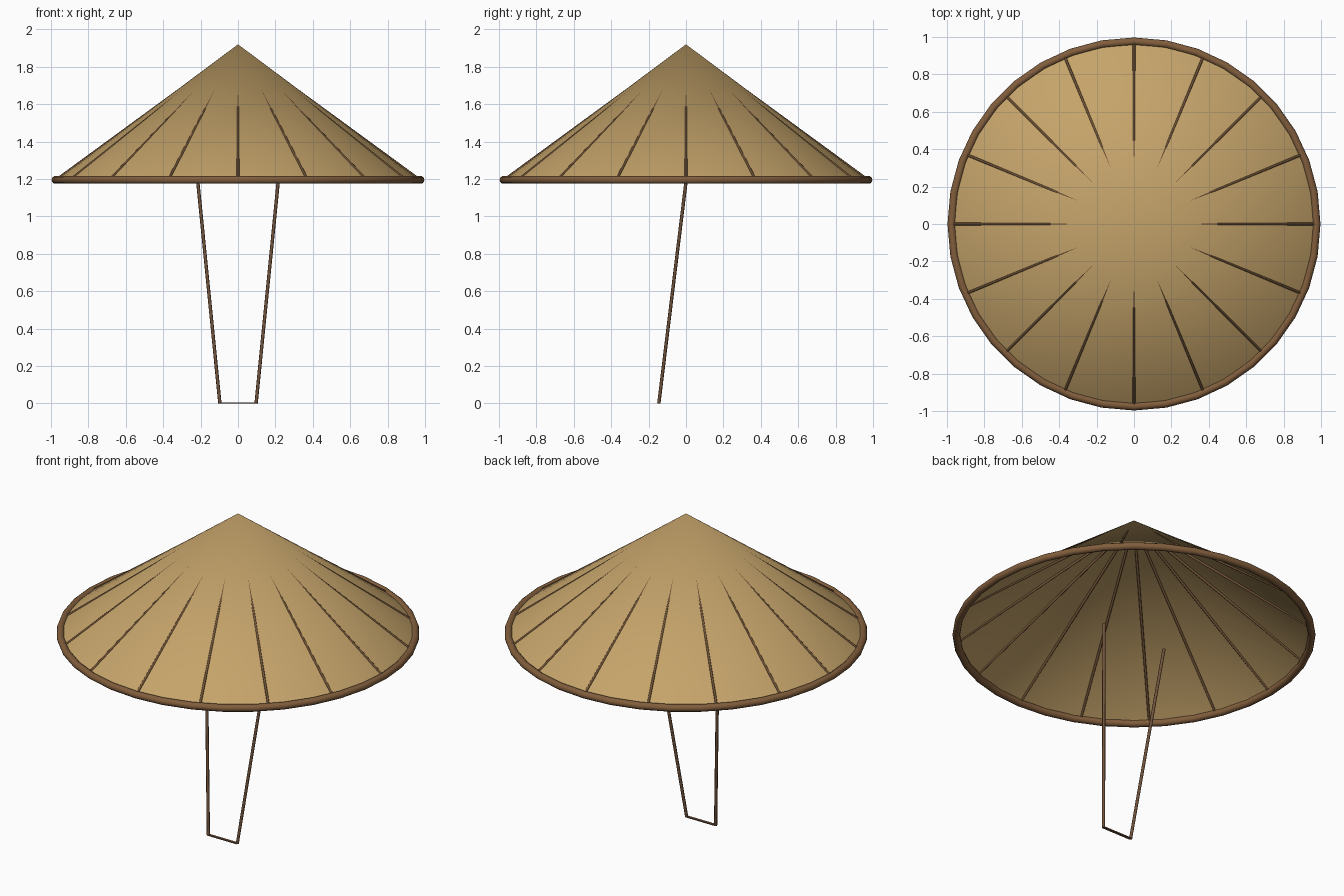
import bpy, math
from mathutils import Vector

if "Cube" in bpy.data.objects:
    bpy.data.objects.remove(bpy.data.objects["Cube"])

APEX, RIM_Z, RIM_R = 1.92, 1.195, 0.972
SLOPE = (APEX - RIM_Z) / RIM_R


def material(name, rgb):
    m = bpy.data.materials.new(name)
    m.diffuse_color = (*rgb, 1)
    m.use_nodes = True
    m.node_tree.nodes["Principled BSDF"].inputs["Base Color"].default_value = m.diffuse_color
    return m


straw = material("straw", (0.56, 0.37, 0.145))
bamboo = material("bamboo_brown", (0.22, 0.11, 0.045))
dark = material("dark_brown", (0.15, 0.078, 0.034))
cord = material("cord_brown", (0.16, 0.083, 0.043))


def finish(name, mat, angle=40):
    ob = bpy.context.object
    ob.name = name
    ob.data.materials.append(mat)
    bpy.ops.object.shade_smooth_by_angle(angle=math.radians(angle))
    return ob


def rod(name, a, b, radius, mat, sides=8):
    a, b = Vector(a), Vector(b)
    d = b - a
    bpy.ops.mesh.primitive_cylinder_add(
        vertices=sides, radius=radius, depth=d.length, location=(a + b) / 2,
        rotation=d.to_track_quat('Z', 'Y').to_euler())
    return finish(name, mat, 50)


# Open woven cone
bpy.ops.mesh.primitive_cone_add(
    vertices=64, radius1=RIM_R, radius2=0, depth=APEX - RIM_Z,
    end_fill_type='NOTHING', location=(0, 0, (APEX + RIM_Z) / 2))
finish("straw_cone", straw)

# Round bamboo rim
bpy.ops.mesh.primitive_torus_add(
    major_segments=36, minor_segments=10, major_radius=0.976,
    minor_radius=0.021, location=(0, 0, RIM_Z))
finish("rim", bamboo)

# Ribs: proud of the cone near the rim, sinking beneath it toward the apex
for i in range(16):
    t = math.tau * i / 16
    c, s = math.cos(t), math.sin(t)
    r0, r1 = 0.965, 0.03
    rod(f"rib_{i + 1}",
        (r0 * c, r0 * s, APEX - SLOPE * r0 + 0.001),
        (r1 * c, r1 * s, APEX - SLOPE * r1 - 0.013), 0.007, dark)

# Chin cords leaning forward, joined by a thin flat strip at the bottom
for side, label in ((-1, "left"), (1, "right")):
    rod(f"chin_cord_{label}", (side * 0.215, 0, 1.185),
        (side * 0.097, -0.145, 0.002), 0.009, cord)

bpy.ops.mesh.primitive_cube_add(size=1, location=(0, -0.145, 0.003))
bpy.context.object.scale = (0.2, 0.016, 0.006)
finish("chin_strip", cord)
